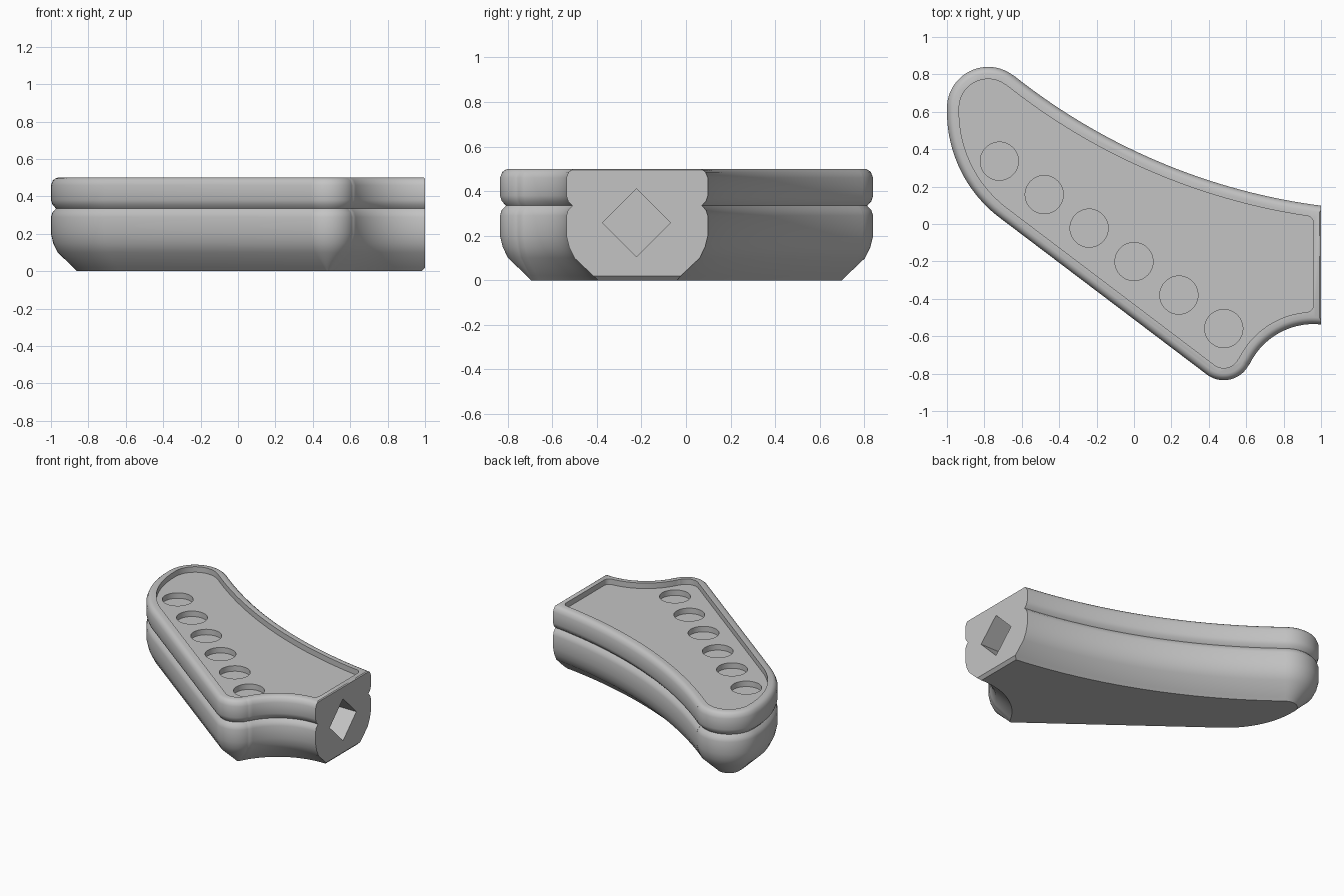
import bpy, bmesh
from math import radians, degrees, acos, cos, sin
from mathutils import Matrix

if "Cube" in bpy.data.objects:
    bpy.data.objects.remove(bpy.data.objects["Cube"])

grey = bpy.data.materials.new("plain_grey")
grey.use_nodes = True
grey.diffuse_color = (0.55, 0.55, 0.55, 1)
bsdf = next(n for n in grey.node_tree.nodes if n.type == "BSDF_PRINCIPLED")
bsdf.inputs["Base Color"].default_value = grey.diffuse_color


def arc(cx, cy, r, a0, a1, n):
    angles = [radians(a0 + (a1 - a0) * i / n) for i in range(n + 1)]
    return [(cx + r * cos(a), cy + r * sin(a)) for a in angles]


def outline(inset, end_x, corner=0):
    """Tangent arcs around the plate, moved inward, cut off at end_x."""
    x = end_x - corner
    notch, back = 0.38 + inset, 3.33 + inset
    pts = arc(0.96, -0.915, notch, degrees(acos((x - 0.96) / notch)), 154, 20)
    pts += arc(0.48, -0.685, 0.15 - inset, -26, -126.7, 20)
    pts += arc(-0.29, 0.60, 0.71 - inset, -126.7, -180, 20)
    pts += arc(-0.78, 0.62, 0.22 - inset, 180, 51.5, 24)
    pts += arc(1.43, 3.40, back, -128.5, -degrees(acos((x - 1.43) / back)), 36)
    if corner:
        low, high = pts[0][1], pts[-1][1]
        pts = arc(x, low + corner, corner, 0, -80, 6) + pts
        pts += arc(x, high - corner, corner, 80, 0, 6)
    return pts


def finish(name, bm):
    bmesh.ops.recalc_face_normals(bm, faces=bm.faces)
    mesh = bpy.data.meshes.new(name)
    bm.to_mesh(mesh)
    bm.free()
    mesh.materials.append(grey)
    obj = bpy.data.objects.new(name, mesh)
    bpy.context.collection.objects.link(obj)
    return obj


def loft(name, layers):
    """Stack closed outlines given as (height, points) and cap both ends."""
    bm = bmesh.new()
    rings = [[bm.verts.new((x, y, z)) for x, y in pts] for z, pts in layers]
    count = len(rings[0])
    for a, b in zip(rings, rings[1:]):
        for i in range(count):
            j = (i + 1) % count
            bm.faces.new((a[i], a[j], b[j], b[i]))
    bm.faces.new(rings[0])
    bm.faces.new(rings[-1])
    bmesh.ops.remove_doubles(bm, verts=bm.verts, dist=0.0005)
    return finish(name, bm)


def prism(name, sides, radius, depth, matrix):
    bm = bmesh.new()
    bmesh.ops.create_cone(bm, cap_ends=True, segments=sides, radius1=radius,
                          radius2=radius, depth=depth, matrix=matrix)
    return finish(name, bm)


# Body: height, inset and end position of each layer, with a groove mid-way
profile = [(0, 0.14, 0.98), (0.02, 0.12, 1), (0.10, 0.036, 1), (0.15, 0.012, 1),
           (0.20, 0, 1), (0.29, 0, 1), (0.315, 0.008, 1), (0.335, 0.027, 1),
           (0.355, 0.008, 1), (0.38, 0, 1), (0.46, 0, 1), (0.485, 0.01, 1),
           (0.495, 0.022, 1), (0.50, 0.035, 0.993)]
body = loft("headstock_body", [(z, outline(d, e)) for z, d, e in profile])

# Sunken top panel
rim = outline(0.065, 0.96, 0.04)
cutters = [loft("panel_cutter", [(0.46, rim), (0.6, rim)])]

# Row of six round recesses
for i in range(6):
    spot = Matrix.Translation((-0.72 + 0.24 * i, 0.336 - 0.179 * i, 0.47))
    cutters.append(prism("peg_hole_cutter", 48, 0.102, 0.1, spot))

# Diamond socket in the end face
socket = Matrix.Translation((1, -0.222, 0.258)) @ Matrix.Rotation(radians(90), 4, "Y")
cutters.append(prism("socket_cutter", 4, 0.153, 0.5, socket))

bpy.context.view_layer.objects.active = body
for cutter in cutters:
    cutter.hide_render = True
    cut = body.modifiers.new("cut", "BOOLEAN")
    cut.operation = "DIFFERENCE"
    cut.solver = "EXACT"
    cut.object = cutter
    bpy.ops.object.modifier_apply(modifier=cut.name)
    bpy.data.objects.remove(cutter)

bpy.ops.object.select_all(action="DESELECT")
body.select_set(True)
bpy.ops.object.shade_smooth_by_angle(angle=radians(35))
